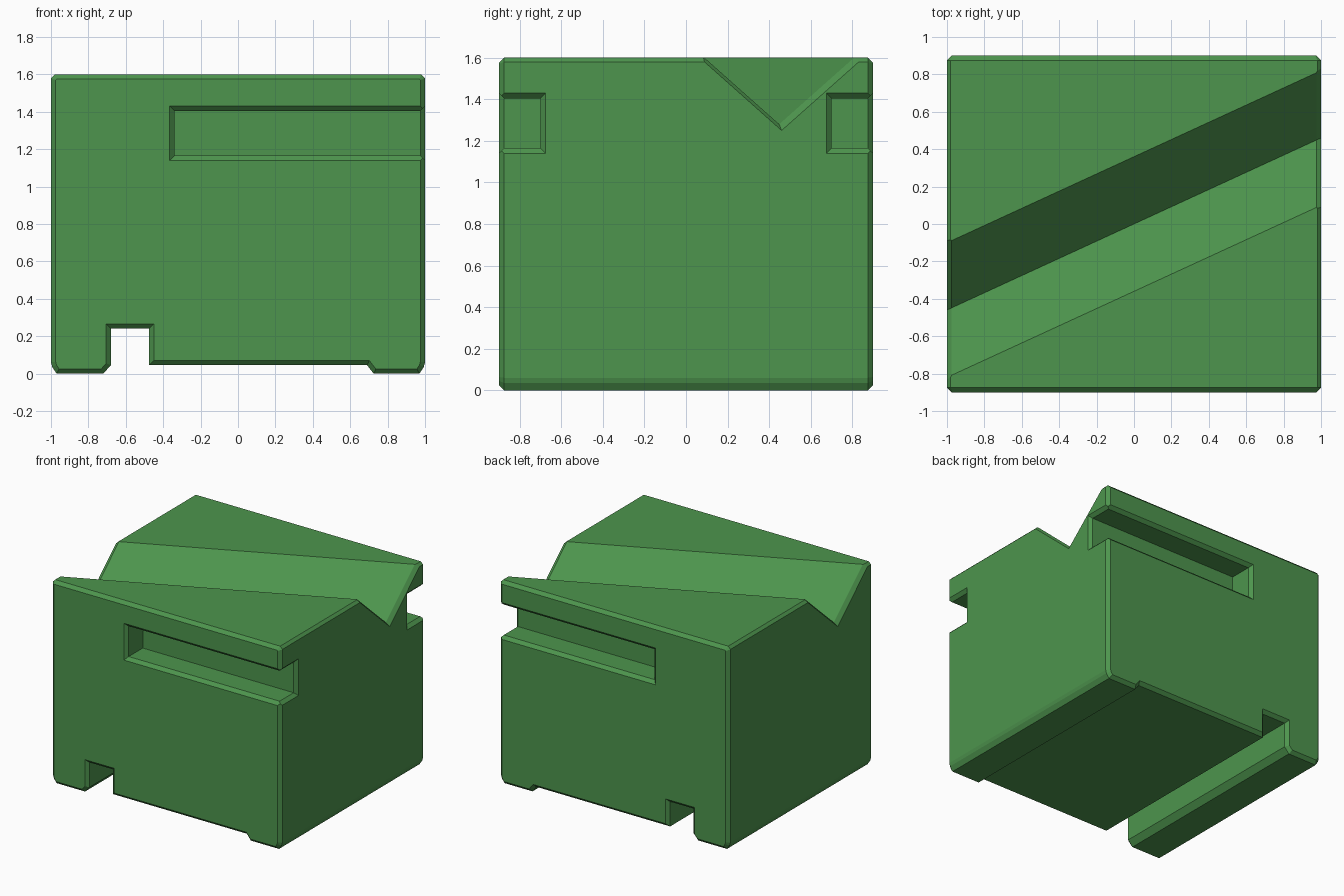
import bpy, bmesh
from mathutils import Vector

if "Cube" in bpy.data.objects:
    bpy.data.objects.remove(bpy.data.objects["Cube"])

C = 0.025  # chamfer width

green = bpy.data.materials.new("green")
green.diffuse_color = (0.075, 0.30, 0.075, 1)
green.use_nodes = True
green.node_tree.nodes["Principled BSDF"].inputs["Base Color"].default_value = green.diffuse_color


def loft(name, rings):
    """Closed solid through matching rings of 3D points."""
    bm = bmesh.new()
    loops = [[bm.verts.new(p) for p in ring] for ring in rings]
    n = len(loops[0])
    for a, b in zip(loops, loops[1:]):
        for i in range(n):
            j = (i + 1) % n
            bm.faces.new((a[i], a[j], b[j], b[i]))
    bm.faces.new(loops[0])
    bm.faces.new(loops[-1])
    bmesh.ops.recalc_face_normals(bm, faces=bm.faces)
    me = bpy.data.meshes.new(name)
    bm.to_mesh(me)
    bm.free()
    ob = bpy.data.objects.new(name, me)
    bpy.context.collection.objects.link(ob)
    me.materials.append(green)
    return ob


def inset(pts, d):
    """Mitred inward offset of a counterclockwise outline."""
    pts = [Vector(p) for p in pts]
    out = []
    for i, p in enumerate(pts):
        e1 = (p - pts[i - 1]).normalized()
        e2 = (pts[(i + 1) % len(pts)] - p).normalized()
        n1, n2 = Vector((-e1.y, e1.x)), Vector((-e2.y, e2.x))
        out.append(p + (n1 + n2) * d / (1 + n1.dot(n2)))
    return out


def rect(a0, a1, b0, b1, grow=0):
    return [(a0 - grow, b0 - grow), (a1 + grow, b0 - grow),
            (a1 + grow, b1 + grow), (a0 - grow, b1 + grow)]


def cut(body, cutter):
    mod = body.modifiers.new("cut", 'BOOLEAN')
    mod.operation, mod.solver, mod.object = 'DIFFERENCE', 'EXACT', cutter
    bpy.context.view_layer.objects.active = body
    bpy.ops.object.modifier_apply(modifier=mod.name)
    bpy.data.objects.remove(cutter)


# Body: front outline with feet and slot, chamfered at front and back
outline = [(-.97, 0), (-.72, 0), (-.68, .045), (-.68, .24), (-.475, .24),
           (-.475, .045), (.69, .045), (.725, 0), (.97, 0), (.993, .035),
           (1, .06), (1, 1.58), (.98, 1.6), (-.98, 1.6), (-1, 1.58),
           (-1, .06), (-.993, .035)]
small = inset(outline, C)
body = loft("block_body", [[(x, y, z) for x, z in o] for y, o in
            ((-.9, small), (-.9 + C, outline), (.9 - C, outline), (.9, small))])

# Diagonal V groove across the top, flared where it leaves the sides
groove = []
for x, drop in ((-1.05, .09), (-.975, 0), (.975, 0), (1.05, .09)):
    c, w = .46 * x, .36 * (1.8 - 1.28 + drop) / .32
    groove.append([(x, c - w, 1.8), (x, c, 1.28 - drop), (x, c + w, 1.8)])
cut(body, loft("groove_cutter", groove))

# Grip slots on front and back, open on the right, with chamfered rims
Z0, Z1 = 1.165, 1.405
for s in (-1, 1):
    pocket = [(.70, 0), (.9 - C, 0), (.95, .075)]
    cut(body, loft("slot_cutter", [
        [(x, s * y, z) for x, z in rect(-.34, 1.2, Z0, Z1, g)]
        for y, g in pocket]))
    cut(body, loft("rim_cutter", [
        [(x, s * y, z) for y, z in rect(.70, 1.1, Z0, Z1, g)]
        for x, g in ((.9, -.075), (1.05, .075))]))
